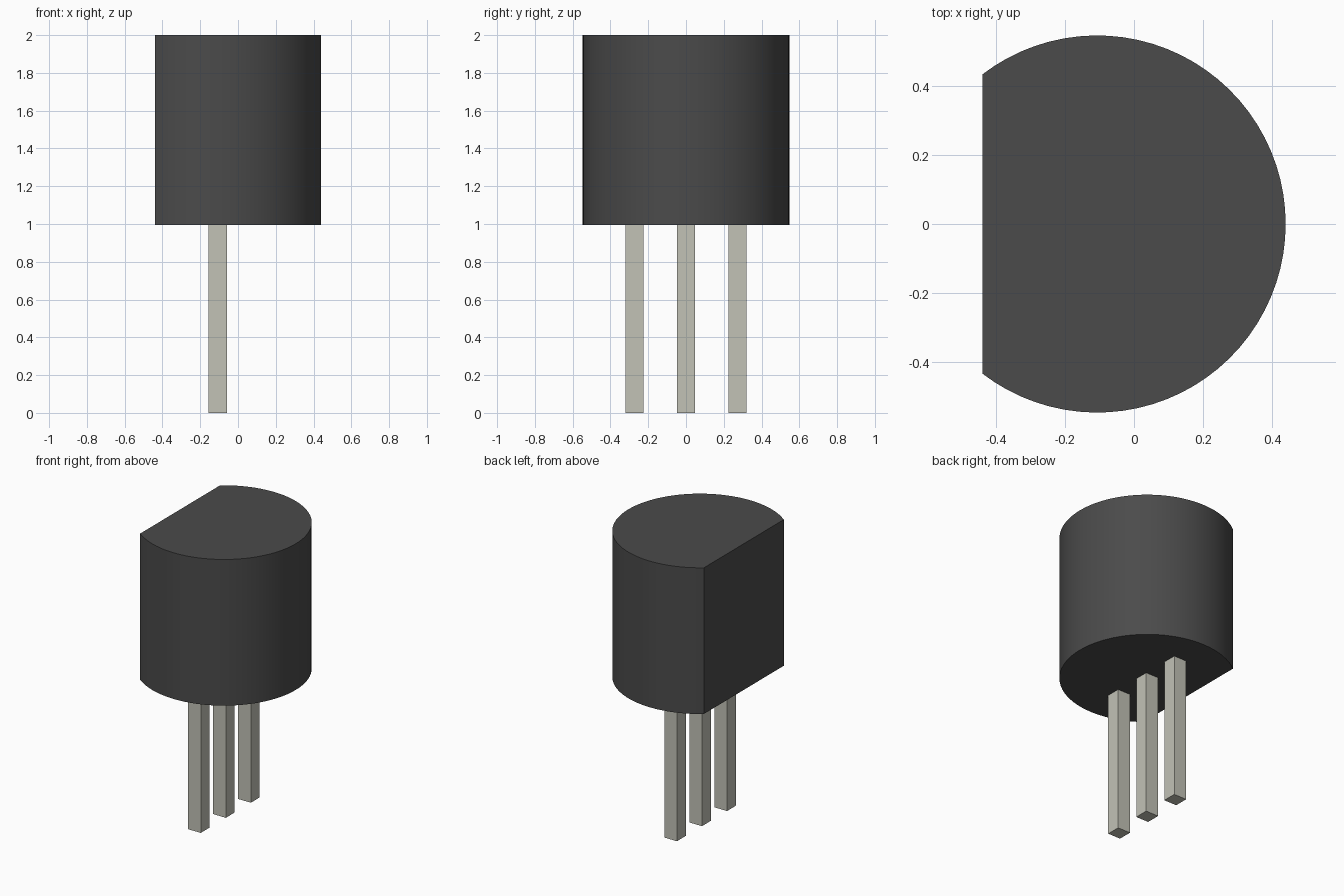
import bpy
import bmesh
from math import acos, cos, sin, pi, radians

cube = bpy.data.objects.get("Cube")
if cube:
    bpy.data.objects.remove(cube, do_unlink=True)

RADIUS, AXIS_X, FLAT_X = 0.547, -0.107, -0.44
BODY_BOTTOM, TOP = 0.995, 2.0
PIN_WIDTH, PIN_PITCH = 0.096, 0.272
SEGMENTS = 56


def make_material(name, rgb, roughness):
    mat = bpy.data.materials.new(name)
    mat.use_nodes = True
    colour = (*rgb, 1.0)
    mat.diffuse_color = colour
    shader = mat.node_tree.nodes["Principled BSDF"]
    shader.inputs["Base Color"].default_value = colour
    shader.inputs["Roughness"].default_value = roughness
    return mat


def extrude_outline(name, outline, bottom, top, mat):
    """Closed prism from a counter-clockwise outline."""
    bm = bmesh.new()
    base = bm.faces.new([bm.verts.new((x, y, bottom)) for x, y in outline])
    grown = bmesh.ops.extrude_face_region(bm, geom=[base], use_keep_orig=True)
    raised = [v for v in grown["geom"] if isinstance(v, bmesh.types.BMVert)]
    bmesh.ops.translate(bm, verts=raised, vec=(0, 0, top - bottom))
    bmesh.ops.recalc_face_normals(bm, faces=bm.faces)
    mesh = bpy.data.meshes.new(name)
    bm.to_mesh(mesh)
    bm.free()
    mesh.materials.append(mat)
    obj = bpy.data.objects.new(name, mesh)
    bpy.context.collection.objects.link(obj)
    return obj


black_plastic = make_material("black plastic", (0.07, 0.07, 0.07), 0.6)
tinned_metal = make_material("tinned metal", (0.54, 0.54, 0.47), 0.4)

# Round case with one flat side
sweep = acos((FLAT_X - AXIS_X) / RADIUS)
angles = [sweep * (2 * i / SEGMENTS - 1) for i in range(SEGMENTS + 1)]
arc = [(AXIS_X + RADIUS * cos(a), RADIUS * sin(a)) for a in angles]
body = extrude_outline("body", arc, BODY_BOTTOM, TOP, black_plastic)
bpy.ops.object.select_all(action="DESELECT")
body.select_set(True)
bpy.context.view_layer.objects.active = body
bpy.ops.object.shade_smooth_by_angle(angle=radians(30))

# Row of three square pins
half = PIN_WIDTH / 2
for label, step in (("front", -1), ("middle", 0), ("back", 1)):
    y = step * PIN_PITCH
    square = [(AXIS_X - half, y - half), (AXIS_X + half, y - half),
              (AXIS_X + half, y + half), (AXIS_X - half, y + half)]
    extrude_outline(label + "_pin", square, 0, BODY_BOTTOM, tinned_metal)
